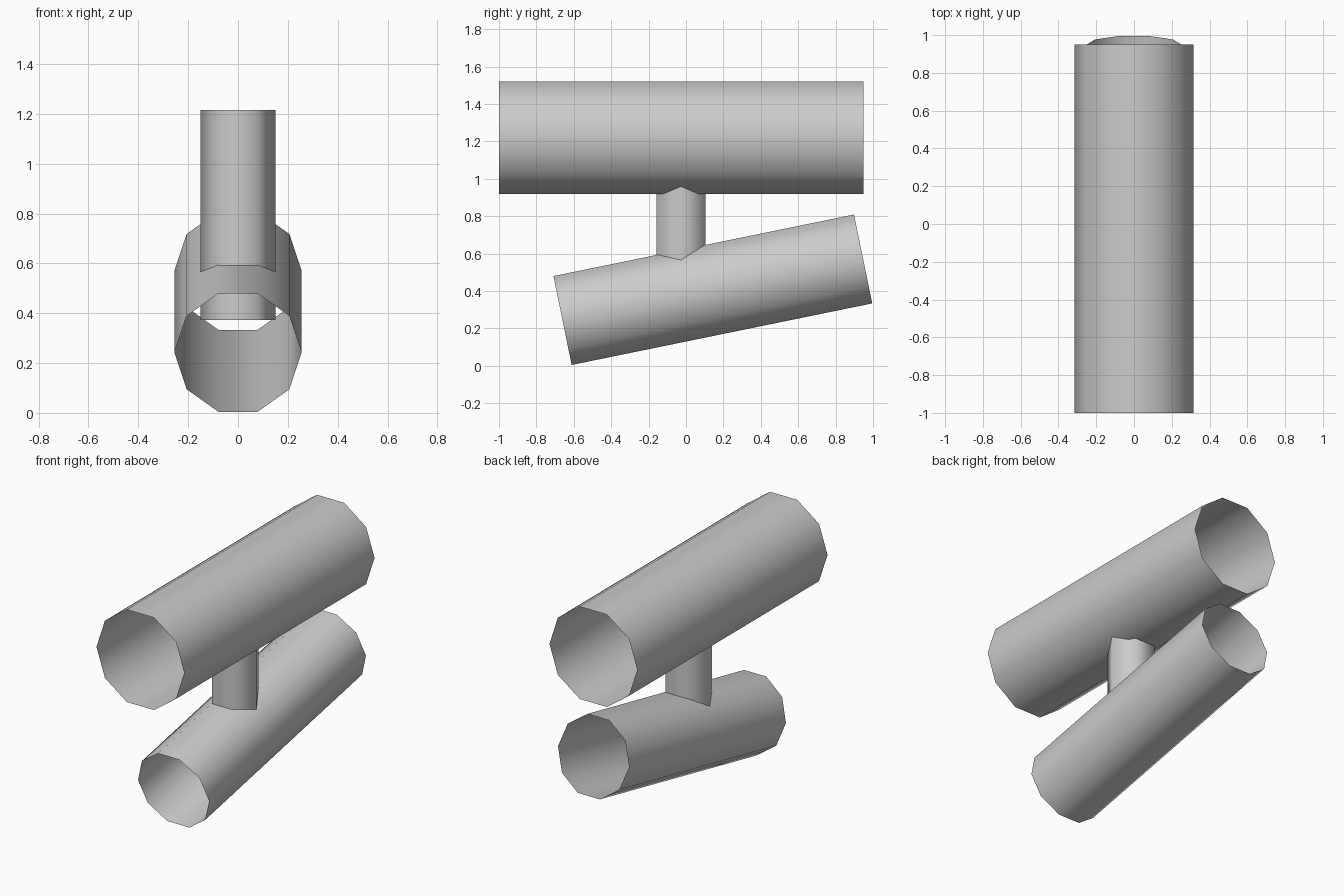
import bpy, bmesh, math
from mathutils import Vector

if "Cube" in bpy.data.objects:
    bpy.data.objects.remove(bpy.data.objects["Cube"])

grey = bpy.data.materials.new("plain grey")
grey.diffuse_color = (0.6, 0.6, 0.6, 1)
grey.use_nodes = True
grey.node_tree.nodes["Principled BSDF"].inputs["Base Color"].default_value = grey.diffuse_color


def open_tube(name, start, end, radius, sides):
    """Open-ended, smooth tube between two points; corners lie on the x sides."""
    start, end = Vector(start), Vector(end)
    side = Vector((1, 0, 0))
    up = (end - start).normalized().cross(side)
    bm = bmesh.new()
    rings = []
    for centre in (start, end):
        ring = []
        for i in range(sides):
            a = 2 * math.pi * i / sides
            ring.append(bm.verts.new(centre + radius * (math.cos(a) * side + math.sin(a) * up)))
        rings.append(ring)
    for i in range(sides):
        j = (i + 1) % sides
        face = bm.faces.new((rings[0][i], rings[0][j], rings[1][j], rings[1][i]))
        face.smooth = True
    mesh = bpy.data.meshes.new(name)
    bm.to_mesh(mesh)
    bm.free()
    mesh.materials.append(grey)
    obj = bpy.data.objects.new(name, mesh)
    bpy.context.collection.objects.link(obj)
    return obj


# Level upper tube, tilted lower tube, and the post joining their middles
open_tube("upper_tube", (0, -1.0, 1.219), (0, 0.949, 1.219), 0.315, 10)
open_tube("lower_tube", (0, -0.66, 0.242), (0, 0.947, 0.571), 0.255, 10)
open_tube("connecting_post", (0, -0.027, 0.372), (0, -0.027, 1.216), 0.151, 6)
